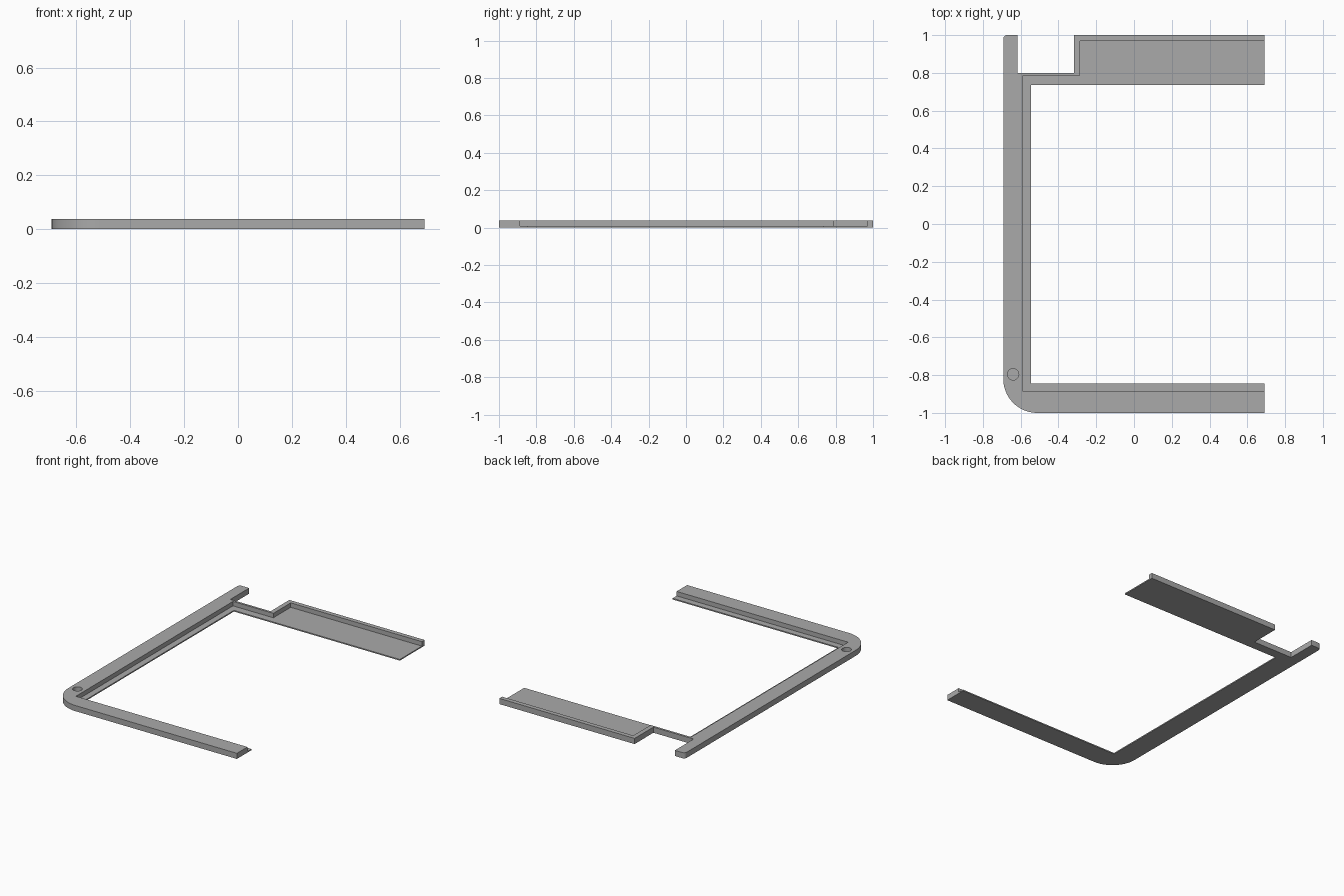
import bpy, bmesh
from math import sin, cos, pi
from mathutils import Vector

cube = bpy.data.objects.get("Cube")
if cube:
    bpy.data.objects.remove(cube, do_unlink=True)

HEIGHT, FLOOR = 0.038, 0.008
RIGHT, LEFT = -0.692, 0.692

grey = bpy.data.materials.new("mid grey")
grey.use_nodes = True
colour = (0.4, 0.4, 0.4, 1)
grey.diffuse_color = colour
grey.node_tree.nodes["Principled BSDF"].inputs["Base Color"].default_value = colour


def arc(cx, cy, radius, start, end, steps):
    """Points along an arc, ends included."""
    angles = [start + (end - start) * i / steps for i in range(steps + 1)]
    return [(cx + radius * cos(a), cy + radius * sin(a)) for a in angles]


def prism(name, outline, bottom, top):
    """Extrude a flat outline between two heights."""
    bm = bmesh.new()
    face = bm.faces.new([bm.verts.new((x, y, bottom)) for x, y in outline])
    new = bmesh.ops.extrude_face_region(bm, geom=[face])["geom"]
    bmesh.ops.translate(bm, vec=Vector((0, 0, top - bottom)),
                        verts=[v for v in new if isinstance(v, bmesh.types.BMVert)])
    bmesh.ops.recalc_face_normals(bm, faces=bm.faces)
    mesh = bpy.data.meshes.new(name)
    bm.to_mesh(mesh)
    bm.free()
    mesh.materials.append(grey)
    obj = bpy.data.objects.new(name, mesh)
    bpy.context.collection.objects.link(obj)
    return obj


def cut(target, cutter):
    """Subtract the cutter from the target and discard it."""
    cutter.hide_render = True
    mod = target.modifiers.new("cut", 'BOOLEAN')
    mod.operation, mod.solver, mod.object = 'DIFFERENCE', 'EXACT', cutter
    bpy.context.view_layer.objects.active = target
    bpy.ops.object.modifier_apply(modifier=mod.name)
    bpy.data.objects.remove(cutter, do_unlink=True)


# Open frame with rounded outer corners and a notch at the back
R, r = 0.18, 0.02
outline = [(LEFT, -1), (LEFT, -0.845), (-0.545, -0.845), (-0.545, 0.735),
           (LEFT, 0.735), (LEFT, 1), (-0.317, 1), (-0.317, 0.8),
           (-0.617, 0.8), (-0.617, 1)]
outline += arc(RIGHT + r, 1 - r, r, pi / 2, pi, 6)
outline += arc(RIGHT + R, -1 + R, R, pi, 1.5 * pi, 20)
frame = prism("bezel_frame", outline, 0, HEIGHT)

# Recess that leaves a thin ledge inside the raised rim
recess = [(1, -0.888), (1, 0.97), (-0.286, 0.97), (-0.286, 0.785),
          (-0.587, 0.785), (-0.587, -0.888)]
cut(frame, prism("recess_cutter", recess, FLOOR, 0.1))

# Blind round hole in the front corner
hole = arc(-0.64, -0.796, 0.03, 0, 2 * pi, 32)[:-1]
cut(frame, prism("hole_cutter", hole, FLOOR, 0.1))

# Smooth the curved walls, keep the edges crisp
bpy.ops.object.select_all(action='DESELECT')
frame.select_set(True)
bpy.context.view_layer.objects.active = frame
bpy.ops.object.shade_smooth_by_angle(angle=pi / 6)
